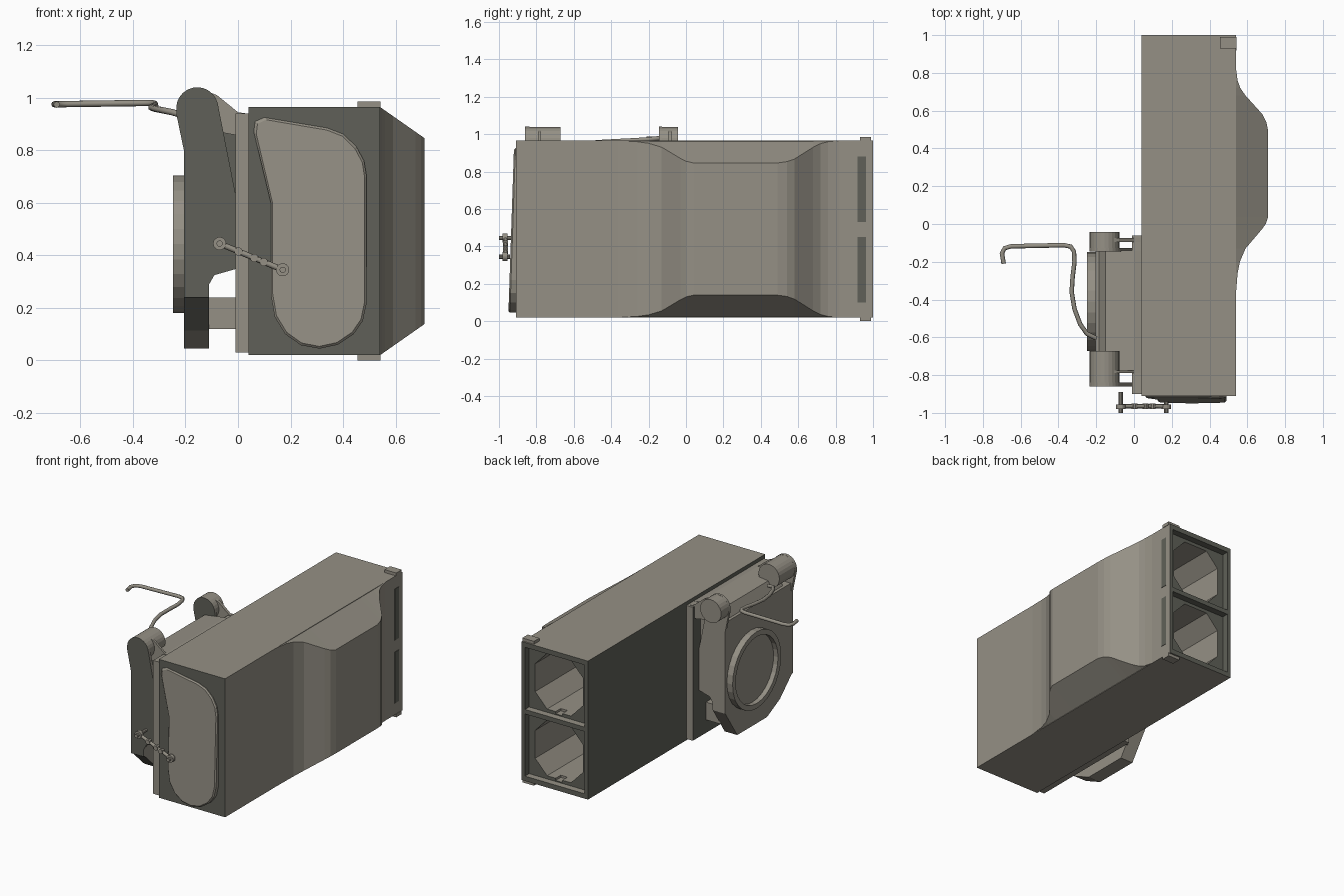
import bpy, bmesh, math
from mathutils import Vector

if "Cube" in bpy.data.objects:
    bpy.data.objects.remove(bpy.data.objects["Cube"])


def make_mat(name, rgb):
    m = bpy.data.materials.new(name)
    m.diffuse_color = (*rgb, 1)
    m.use_nodes = True
    m.node_tree.nodes["Principled BSDF"].inputs["Base Color"].default_value = m.diffuse_color
    return m


MATS = [make_mat("warm grey", (0.30, 0.28, 0.235)),
        make_mat("dark olive grey", (0.115, 0.118, 0.098))]
LIGHT = lambda n: 0
DARK = lambda n: 1
FRONT_DARK = lambda n: 1 if n.y < -0.5 else 0
ENDS_DARK = lambda n: 1 if abs(n.y) > 0.9 else 0


def finish(name, bm, rule=LIGHT, smooth=False):
    bmesh.ops.remove_doubles(bm, verts=bm.verts, dist=1e-5)
    bmesh.ops.recalc_face_normals(bm, faces=bm.faces)
    bm.normal_update()
    for f in bm.faces:
        f.material_index = rule(f.normal)
        f.smooth = smooth and len(f.verts) == 4
    me = bpy.data.meshes.new(name)
    bm.to_mesh(me)
    bm.free()
    for m in MATS:
        me.materials.append(m)
    ob = bpy.data.objects.new(name, me)
    bpy.context.collection.objects.link(ob)
    return ob


def loft(name, rings, rule=LIGHT, smooth=False):
    bm = bmesh.new()
    rows = [[bm.verts.new(p) for p in r] for r in rings]
    n = len(rows[0])
    for a, b in zip(rows, rows[1:]):
        for i in range(n):
            bm.faces.new((a[i], a[(i + 1) % n], b[(i + 1) % n], b[i]))
    bm.faces.new(rows[0])
    bm.faces.new(rows[-1][::-1])
    return finish(name, bm, rule, smooth)


def prism(name, pts, axis, a, b, rule=LIGHT):
    put = {"x": lambda p, t: (t, p[0], p[1]),
           "y": lambda p, t: (p[0], t, p[1])}[axis]
    return loft(name, [[put(p, t) for p in pts] for t in (a, b)], rule)


def box(name, x0, x1, y0, y1, z0, z1, rule=LIGHT):
    return prism(name, [(x0, z0), (x1, z0), (x1, z1), (x0, z1)], "y", y0, y1, rule)


def circle(cx, cz, r, n=24, a0=0, a1=360):
    full = abs(a1 - a0) == 360
    return [(cx + r * math.cos(math.radians(a0 + (a1 - a0) * i / (n if full else n - 1))),
             cz + r * math.sin(math.radians(a0 + (a1 - a0) * i / (n if full else n - 1))))
            for i in range(n)]


def rod(name, pts, r, rule=LIGHT):
    # round bar swept along a path
    pts = [Vector(p) for p in pts]
    rings, side = [], None
    for i, p in enumerate(pts):
        t = (pts[min(i + 1, len(pts) - 1)] - pts[max(i - 1, 0)]).normalized()
        ref = side if side else (Vector((0, 0, 1)) if abs(t.z) < 0.9 else Vector((1, 0, 0)))
        side = (ref - t * ref.dot(t)).normalized()
        w = t.cross(side)
        rings.append([p + side * r * math.cos(k * math.pi / 4) + w * r * math.sin(k * math.pi / 4)
                      for k in range(8)])
    return loft(name, rings, rule, True)


def cut(target, cutter):
    m = target.modifiers.new("cut", "BOOLEAN")
    m.operation, m.solver, m.object = "DIFFERENCE", "EXACT", cutter
    cutter.hide_render = True
    cutter.hide_set(True)


# long pod body with two open tubes at the rear
body = box("pod_body", 0.04, 0.54, -0.91, 1.0, 0.02, 0.965,
           lambda n: 1 if abs(n.y) > 0.9 or n.x < -0.9 else 0)
cut_jobs = []
for zc in (0.265, 0.72):
    cut_jobs.append(box("recess_cutter", 0.065, 0.515, 0.955, 1.05, zc - 0.212, zc + 0.212,
                        lambda n: 0 if n.z < -0.9 else 1))
for zc in (0.265, 0.72):
    w, h = 0.18, 0.19
    octagon = [(0.29 + sx * w * a, zc + sz * h * b) for sx, sz, a, b in (
        (1, -1, 1, .5), (1, 1, 1, .5), (1, 1, .5, 1), (-1, 1, .5, 1),
        (-1, 1, 1, .5), (-1, -1, 1, .5), (-1, -1, .5, 1), (1, -1, .5, 1))]
    cut_jobs.append(prism("tube_cutter", octagon, "y", -0.8, 1.04))
    cut_jobs.append(box("notch_cutter", 0.265, 0.315, 0.9, 1.03, zc - 0.205, zc - 0.1))
for c in cut_jobs:
    cut(body, c)

# flared bulge on the right side
outline = [(-0.36, 0), (-0.26, .008), (-0.2, .02), (-0.13, .05), (-0.03, .135), (0.0, .157),
           (0.04, .17), (0.49, .17), (0.54, .16), (0.58, .14), (0.68, .05), (0.72, .022),
           (0.76, .008), (0.82, 0)]
loft("side_bulge", [[(0.535, y, 0.965), (0.5405 + d, y, 0.965 - 0.7 * d),
                     (0.5405 + d, y, 0.02 + 0.7 * d), (0.535, y, 0.02)] for y, d in outline])

# rear corner tabs and dark side slots
for z0, z1 in ((0, 0.022), (0.963, 0.985)):
    box("corner_tab", 0.455, 0.543, 0.93, 0.99, z0, z1)
for z0, z1 in ((0.1, 0.45), (0.53, 0.88)):
    box("side_slot", 0.537, 0.543, 0.918, 0.962, z0, z1, DARK)

# rounded, slightly tilted front cover
cover = [(0.06, 0.87), (0.065, 0.91), (0.1, 0.925), (0.34, 0.885), (0.40, 0.862), (0.45, 0.815),
         (0.48, 0.76), (0.49, 0.7), (0.49, 0.22), (0.475, 0.15), (0.44, 0.1), (0.38, 0.06),
         (0.31, 0.045), (0.24, 0.058), (0.18, 0.1), (0.14, 0.165), (0.125, 0.25), (0.125, 0.6)]
tilt = lambda z: -0.033 * (0.93 - z)
loft("front_cover", [
    [(x, -0.905, z) for x, z in cover],
    [(x, -0.912 + tilt(z), z) for x, z in cover],
    [(0.3 + (x - 0.3) * .96, -0.92 + tilt(z), 0.48 + (z - 0.48) * .98) for x, z in cover]])

# locking link with round ends on the front
rod("link_bar", [(-0.07, -0.965, 0.445), (0.17, -0.965, 0.345)], 0.011)
for x, z, y0 in ((-0.07, 0.445, -0.89), (0.17, 0.345, -0.94)):
    prism("link_eye", circle(x, z, 0.025, 14), "y", -0.98, -0.955)
    prism("link_pin", circle(x, z, 0.012, 10), "y", -1.0, y0)
for t in (0.3, 0.55, 0.7):
    prism("link_bead", circle(-0.07 + 0.24 * t, 0.445 - 0.1 * t, 0.016, 10), "y", -0.979, -0.951)

# mounting rail against the pod
box("mount_rail", -0.01, 0.045, -0.9, -0.06, 0.03, 0.94, lambda n: 1 if n.x < -0.9 else 0)

# bracket core and lower spacer
prism("bracket_core", [(-0.195, 0.84), (-0.15, 0.925), (0, 0.945), (0.035, 0.94),
                       (0.035, 0.35), (-0.12, 0.35), (-0.195, 0.4)], "y", -0.78, -0.14, FRONT_DARK)
box("lower_spacer", -0.12, 0.0, -0.72, -0.2, 0.12, 0.24)

# outer bracket plate with clipped lower corners
prism("bracket_plate", [(-0.85, 0.24), (-0.72, 0.115), (-0.58, 0.045), (-0.26, 0.045), (-0.13, 0.24),
                        (-0.13, 0.86), (-0.85, 0.86)], "x", -0.205, -0.11, FRONT_DARK)

# bracket side arms with rounded tops, plus hinge barrels
arm = circle(-0.155, 0.96, 0.08, 12, 15, 175) + [
    (-0.235, 0.94), (-0.206, 0.8), (-0.206, 0.24), (-0.11, 0.24), (-0.11, 0.29), (-0.09, 0.325),
    (0.015, 0.355), (0.015, 0.51)]
for y0, y1 in ((-0.86, -0.838), (-0.145, -0.128)):
    prism("side_arm", arm, "y", y0, y1, FRONT_DARK)
for y0, y1 in ((-0.858, -0.672), (-0.13, -0.043)):
    prism("hinge_barrel", circle(-0.156, 0.96, 0.079), "y", y0, y1, FRONT_DARK)
gusset = [(-0.13, 1.03), (-0.08, 1.01), (0, 0.945), (0.035, 0.94), (0.035, 0.85), (-0.13, 0.88)]
for y0, y1 in ((-0.79, -0.775), (-0.095, -0.075)):
    prism("hinge_gusset", gusset, "y", y0, y1)

# round boss with a raised rim on the bracket plate
loft("round_boss", [[(x, y, z) for y, z in circle(-0.41, 0.443, r, 28)]
                    for x, r in ((-0.2, 0.262), (-0.248, 0.262), (-0.248, 0.228), (-0.215, 0.228))])

# bent carrying hook
rod("bent_hook", [(-0.2, -0.605, 0.93), (-0.25, -0.58, 0.945), (-0.285, -0.53, 0.952),
                  (-0.315, -0.45, 0.958), (-0.33, -0.36, 0.963), (-0.325, -0.28, 0.967),
                  (-0.315, -0.2, 0.972), (-0.318, -0.145, 0.978), (-0.335, -0.12, 0.98),
                  (-0.37, -0.112, 0.98), (-0.65, -0.118, 0.976), (-0.685, -0.128, 0.975),
                  (-0.699, -0.155, 0.975), (-0.69, -0.21, 0.974)], 0.012)
